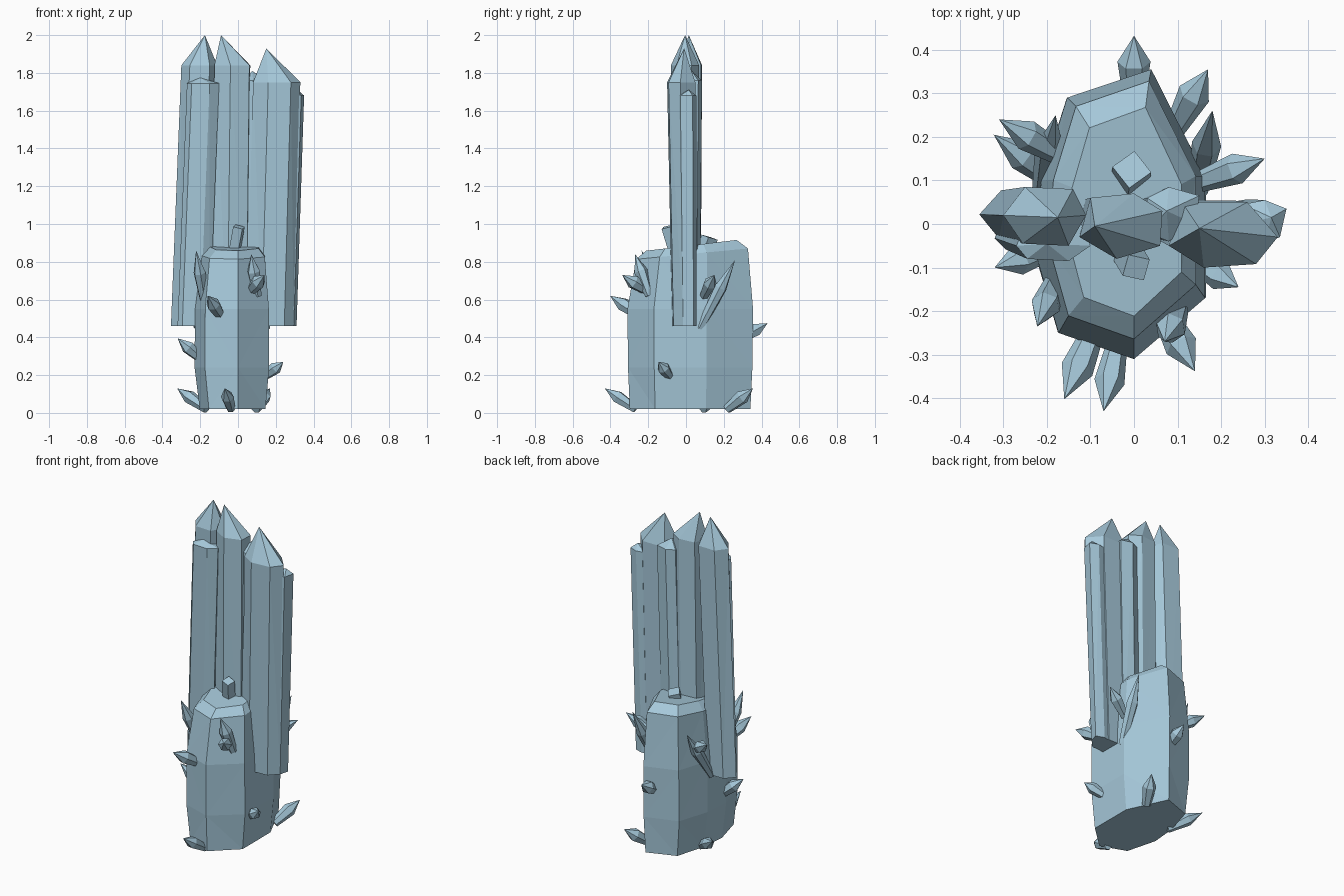
import bpy, bmesh, math
from mathutils import Vector

if "Cube" in bpy.data.objects:
    bpy.data.objects.remove(bpy.data.objects["Cube"])

mat = bpy.data.materials.new("pale_blue_crystal")
mat.diffuse_color = (0.38, 0.58, 0.70, 1)
mat.use_nodes = True
mat.node_tree.nodes["Principled BSDF"].inputs["Base Color"].default_value = mat.diffuse_color


def loft(name, rings, tip=None):
    """Join matching rings of points, closing the end flat or with a tip."""
    bm = bmesh.new()
    loops = [[bm.verts.new(p) for p in r] for r in rings]
    n = len(loops[0])
    for a, b in zip(loops, loops[1:]):
        for i in range(n):
            j = (i + 1) % n
            bm.faces.new((a[i], a[j], b[j], b[i]))
    bm.faces.new(loops[0][::-1])
    if tip is None:
        bm.faces.new(loops[-1])
    else:
        t = bm.verts.new(tip)
        for i in range(n):
            bm.faces.new((loops[-1][i], loops[-1][(i + 1) % n], t))
    bmesh.ops.triangulate(bm, faces=[f for f in bm.faces if len(f.verts) == 4])
    bmesh.ops.recalc_face_normals(bm, faces=bm.faces)
    me = bpy.data.meshes.new(name)
    bm.to_mesh(me)
    bm.free()
    me.materials.append(mat)
    ob = bpy.data.objects.new(name, me)
    bpy.context.collection.objects.link(ob)
    return ob


# Rock body: an irregular eight-sided column with a bevelled top
outline = [(0, -.31), (.165, -.17), (.165, .11), (.04, .355),
           (-.155, .29), (-.215, .1), (-.23, -.06), (-.175, -.25)]
levels = [(.02, .88, .96), (.24, 1, .99), (.55, .99, 1), (.84, .86, .89), (.885, .66, .72)]
loft("rock_body", [[(x * sx, y * sy + (.012 if z > .8 else 0),
                     z + (.03 * y / .35 if z > .8 else 0)) for x, y in outline]
                   for z, sx, sy in levels])


# Tall crystals: leaning prisms (top outline, foot shift, shoulder height, tip)
def pillar(name, top, shift, shoulder, tip):
    foot = [(x + shift[0], y * .85 + shift[1], .46) for x, y in top]
    loft(name, [foot, [(x, y, shoulder) for x, y in top]], tip)


pillar("tall_crystal_left",
       [(-.30, .02), (-.255, -.045), (-.15, -.05), (-.11, .02), (-.14, .08), (-.25, .085)],
       (-.055, .005), 1.84, (-.175, .015, 2.0))
pillar("tall_crystal_middle",
       [(-.125, -.03), (-.04, -.08), (.06, -.05), (.065, .03), (0, .07), (-.10, .06)],
       (-.015, .005), 1.84, (-.09, -.005, 2.0))
pillar("tall_crystal_right",
       [(.08, -.05), (.16, -.10), (.28, -.092), (.33, -.03), (.26, .05), (.11, .05)],
       (-.035, .012), 1.75, (.15, -.01, 1.93))
pillar("side_crystal_left",
       [(-.27, -.05), (-.245, -.08), (-.15, -.085), (-.10, -.05), (-.12, .0), (-.25, .0)],
       (-.05, .01), 1.745, (-.20, -.045, 1.775))
pillar("side_crystal_right",
       [(.25, .0), (.30, -.045), (.335, -.03), (.35, .035), (.30, .055), (.25, .045)],
       (-.04, .01), 1.68, (.315, .015, 1.71))
pillar("side_crystal_gap",
       [(.03, -.02), (.08, -.04), (.14, .0), (.15, .065), (.08, .085), (.03, .06)],
       (-.03, .0), 1.76, (.075, .03, 1.81))


# Small spikes: slim at the root, widest at the shoulder, then pointed
def spike(name, base, tip, radius=.036, blunt=False):
    b, t = Vector(base), Vector(tip)
    d = t - b
    u = d.cross(Vector((0, 0, 1))).normalized()
    v = d.normalized().cross(u)
    n = 4 if blunt else 6

    def ring(f, r):
        return [b + d * f + r * (math.cos(k * math.tau / n) * u + math.sin(k * math.tau / n) * v)
                for k in range(n)]
    if blunt:
        loft(name, [ring(0, radius), ring(1, radius)])
    else:
        loft(name, [ring(-.1, radius * .65), ring(.55, radius)], t)


spikes = [
    ((0, .30, .40), (0, .432, .475), .038),
    ((.10, .23, .03), (.17, .355, .13), .038),
    ((.16, .10, .63), (.30, .15, .73), .036),
    ((.15, .09, .48), (.18, .26, .81), .034),
    ((.15, -.09, .20), (.24, -.145, .27), .034),
    ((.07, -.21, .65), (.14, -.338, .73), .038),
    ((.10, -.20, .64), (.07, -.27, .84), .036),
    ((-.04, -.28, .03), (-.07, -.43, .13), .035),
    ((-.095, -.25, .52), (-.16, -.402, .62), .038),
    ((-.18, -.13, .60), (-.222, -.235, .86), .034),
    ((-.20, -.06, .29), (-.32, -.10, .395), .036),
    ((-.18, .10, .03), (-.322, .205, .13), .036),
    ((-.17, .16, .64), (-.31, .24, .73), .036),
    ((-.21, .08, .48), (-.18, .25, .76), .034),
]
for i, (base, tip, r) in enumerate(spikes):
    spike(f"small_spike_{i + 1}", base, tip, r)

# Blunt stubs on the top of the rock
spike("top_stub_front", (-.025, -.05, .82), (.005, -.10, .985), .036, True)
spike("top_stub_back", (-.01, .09, .82), (-.005, .125, .93), .045, True)
